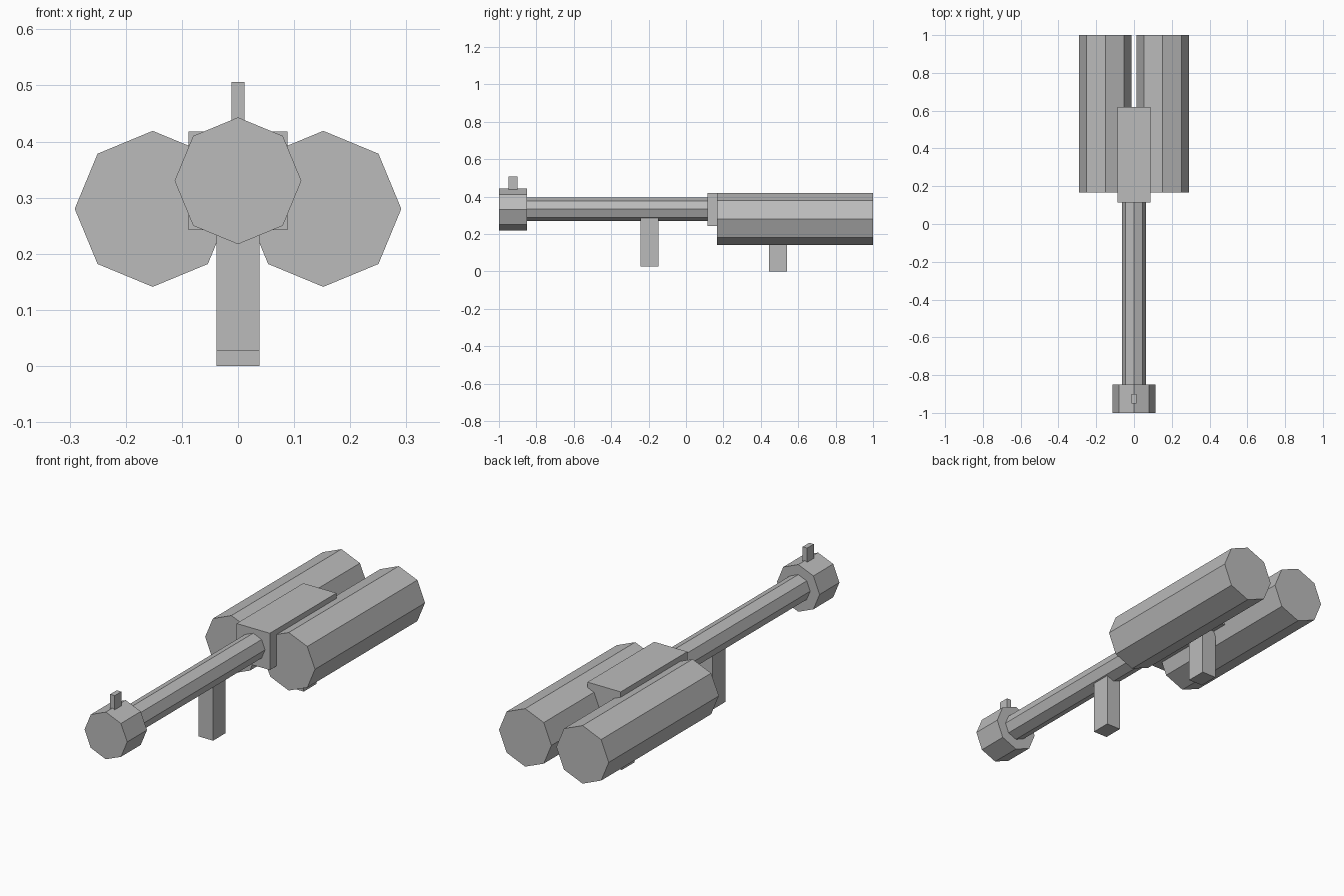
import bpy, math

if "Cube" in bpy.data.objects:
    bpy.data.objects.remove(bpy.data.objects["Cube"])

grey = bpy.data.materials.new("grey metal")
grey.diffuse_color = (0.5, 0.5, 0.5, 1)
grey.use_nodes = True
grey.node_tree.nodes["Principled BSDF"].inputs["Base Color"].default_value = grey.diffuse_color


def box(name, x, y, z):
    """Box spanning the given (min, max) ranges."""
    bpy.ops.mesh.primitive_cube_add(size=1, location=[sum(r) / 2 for r in (x, y, z)])
    ob = bpy.context.object
    ob.scale = [r[1] - r[0] for r in (x, y, z)]
    ob.name = name
    ob.data.materials.append(grey)


def octagon(name, x, z, radius, y0, y1):
    """Eight-sided prism along y with a corner pointing up."""
    bpy.ops.mesh.primitive_cylinder_add(vertices=8, radius=radius, depth=y1 - y0,
                                        location=(x, (y0 + y1) / 2, z),
                                        rotation=(math.pi / 2, 0, 0))
    ob = bpy.context.object
    ob.name = name
    ob.data.materials.append(grey)


# Barrel, muzzle and front sight
octagon("barrel", 0, 0.332, 0.063, -0.86, 0.13)
octagon("muzzle", 0, 0.33, 0.113, -1.0, -0.85)
box("front_sight", (-0.012, 0.012), (-0.95, -0.90), (0.42, 0.506))

# Central body
box("body", (-0.088, 0.088), (0.115, 0.62), (0.242, 0.418))

# Twin tanks
for side, label in ((-1, "left"), (1, "right")):
    octagon(label + "_tank", side * 0.152, 0.28, 0.139, 0.167, 1.0)

# Grips
box("front_grip", (-0.038, 0.038), (-0.243, -0.147), (0.027, 0.32))
box("rear_grip", (-0.038, 0.038), (0.443, 0.54), (0.0, 0.26))
